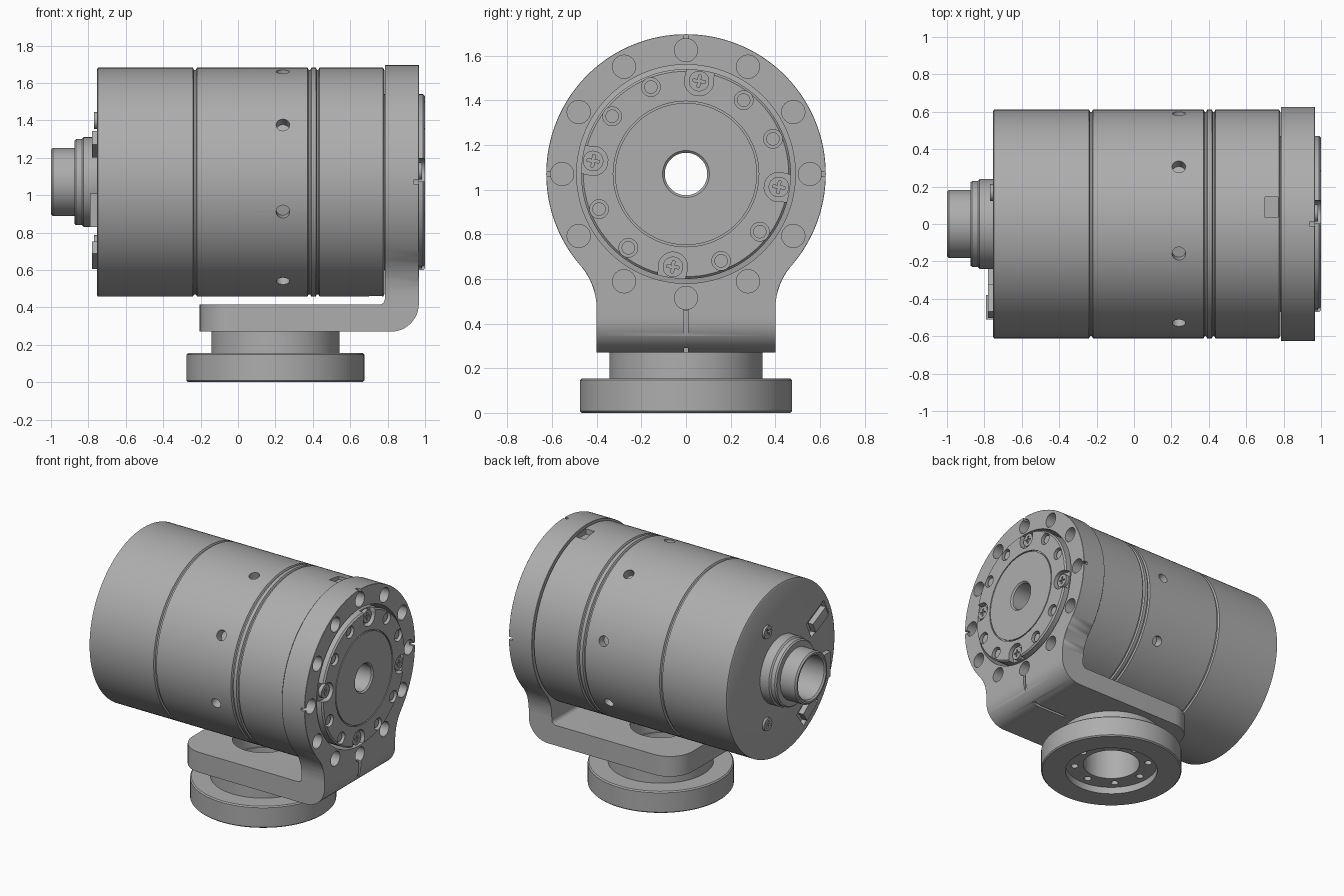
import bpy, bmesh
from math import radians, sin, cos, pi, atan2, sqrt
from mathutils import Matrix, Vector

old = bpy.data.objects.get("Cube")
if old:
    bpy.data.objects.remove(old, do_unlink=True)

AXIS_Z = 1.07      # height of the motor axis
FLANGE_X = 0.2     # centre of the mounting flange

metal = bpy.data.materials.new("grey metal")
metal.use_nodes = True
GREY = (0.42, 0.42, 0.42, 1)
metal.diffuse_color = GREY
metal.node_tree.nodes["Principled BSDF"].inputs["Base Color"].default_value = GREY


def finish(name, bm):
    bmesh.ops.recalc_face_normals(bm, faces=bm.faces)
    mesh = bpy.data.meshes.new(name)
    bm.to_mesh(mesh)
    bm.free()
    mesh.materials.append(metal)
    ob = bpy.data.objects.new(name, mesh)
    bpy.context.collection.objects.link(ob)
    return ob


def activate(ob):
    bpy.ops.object.select_all(action='DESELECT')
    ob.select_set(True)
    bpy.context.view_layer.objects.active = ob


def smooth(ob):
    activate(ob)
    bpy.ops.object.shade_smooth_by_angle(angle=radians(30))


def carve(ob, bm):
    """Subtract the cutter shapes collected in bm."""
    cutter = finish("cutter", bm)
    cutter.hide_render = True
    mod = ob.modifiers.new("cut", 'BOOLEAN')
    mod.operation, mod.solver, mod.use_self = 'DIFFERENCE', 'EXACT', True
    mod.object = cutter
    activate(ob)
    bpy.ops.object.modifier_apply(modifier=mod.name)
    bpy.data.objects.remove(cutter, do_unlink=True)


def lathe(name, profile, matrix, steps=96):
    """Spin a closed (radius, height) profile around local z."""
    bm = bmesh.new()
    verts = [bm.verts.new((r, 0, h)) for r, h in profile]
    edges = [bm.edges.new((v, verts[i - 1])) for i, v in enumerate(verts)]
    bmesh.ops.spin(bm, geom=verts + edges, cent=(0, 0, 0), axis=(0, 0, 1),
                   angle=2 * pi, steps=steps, use_merge=True)
    bmesh.ops.remove_doubles(bm, verts=bm.verts, dist=0.0001)
    bm.transform(matrix)
    return finish(name, bm)


def extrude(points, direction):
    bm = bmesh.new()
    face = bm.faces.new([bm.verts.new(p) for p in points])
    out = bmesh.ops.extrude_face_region(bm, geom=[face], use_keep_orig=True)
    moved = [g for g in out["geom"] if isinstance(g, bmesh.types.BMVert)]
    bmesh.ops.translate(bm, verts=moved, vec=direction)
    return bm


def arc(cx, cy, r, a0, a1, n):
    return [(cx + r * cos(radians(a0 + (a1 - a0) * i / n)),
             cy + r * sin(radians(a0 + (a1 - a0) * i / n))) for i in range(n + 1)]


def polar(x, r, a):
    """Frame on the motor axis: local z points outward at angle a from up."""
    t = radians(a)
    return Matrix.Translation((x, r * sin(t), AXIS_Z + r * cos(t))) @ Matrix.Rotation(-t, 4, 'X')


ALONG_X = Matrix.Rotation(pi / 2, 4, 'Y')
MOTOR = Matrix.Translation((0, 0, AXIS_Z)) @ ALONG_X


def rod(bm, m, r, depth, sides=24):
    bmesh.ops.create_cone(bm, cap_ends=True, segments=sides, radius1=r, radius2=r, depth=depth, matrix=m)


def box(bm, m, size):
    bmesh.ops.create_cube(bm, size=1, matrix=m @ Matrix.Diagonal((*size, 1)))


# Motor body: grooved barrel with stepped cable tube and through bore
R, c = 0.612, 0.012
profile = [(0.095, 0.78), (0.095, -0.7), (0.15, -0.7), (0.15, -0.99), (0.16, -1.0),
           (0.172, -1.0), (0.182, -0.99), (0.182, -0.875), (0.222, -0.875), (0.23, -0.865),
           (0.23, -0.835), (0.24, -0.825), (0.24, -0.755)]
for x0, x1 in [(-0.755, -0.235), (-0.225, 0.378), (0.386, 0.422), (0.43, 0.782)]:
    profile += [(R - c, x0), (R, x0 + c / 2), (R, x1 - c / 2), (R - c, x1)]
body = lathe("motor_body", profile, MOTOR, 128)

cut = bmesh.new()
for k in range(8):                                  # radial screw holes
    rod(cut, polar(0.24, R, 30 + 45 * k), 0.036, 0.12)
for s in (0, 180):                                  # key slots by the bracket
    box(cut, polar(0.735, R, s) @ Matrix.Translation((0, 0.09 if s == 0 else 0, 0)), (0.07, 0.11, 0.08))
box(cut, polar(-0.755, 0.46, -64), (0.07, 0.13, 0.22))    # connector sockets
box(cut, polar(-0.755, 0.49, -143), (0.07, 0.2, 0.13))
carve(body, cut)
smooth(body)

# Connectors on the rear face
bm = bmesh.new()
box(bm, polar(-0.76, 0.46, -64), (0.04, 0.08, 0.16))
box(bm, polar(-0.76, 0.49, -143), (0.04, 0.14, 0.08))
box(bm, Matrix.Translation((-0.77, -0.445, AXIS_Z - 0.15)), (0.04, 0.13, 0.18))
finish("rear_connectors", bm)

# Output hub
hub = lathe("output_hub", [(0.095, 0.77), (0.47, 0.77), (0.47, 0.99), (0.46, 1.0), (0.326, 1.0),
                           (0.326, 0.99), (0.318, 0.99), (0.318, 1.0), (0.105, 1.0), (0.095, 0.99)], MOTOR)
cut = bmesh.new()
for k in range(12):
    a = 8 + 30 * k
    if k % 3:
        rod(cut, polar(1.0, 0.42, a) @ ALONG_X, 0.042, 0.12)
    else:                                           # open screw pockets
        rod(cut, polar(1.0, 0.42, a) @ ALONG_X, 0.066, 0.08)
        box(cut, polar(1.0, 0.47, a), (0.08, 0.125, 0.1))
carve(hub, cut)
smooth(hub)

# Socket rings inside the hub holes
bm = bmesh.new()
for k in range(12):
    if k % 3:
        rod(bm, polar(0.96, 0.42, 8 + 30 * k) @ ALONG_X, 0.03, 0.05)
smooth(finish("hub_hole_pins", bm))

# Cross-head screws on the hub and on the rear face
bm, cut = bmesh.new(), bmesh.new()
spots = [(0.97, 0.42, 8 + 90 * k) for k in range(4)]
spots += [(-0.755, 0.37, a) for a in (27, 153)]
for x, r, a in spots:
    rod(bm, polar(x, r, a) @ ALONG_X, 0.046, 0.03)
    tip = x + (0.015 if x > 0 else -0.015)
    box(cut, polar(tip, r, a), (0.02, 0.012, 0.055))
    box(cut, polar(tip, r, a), (0.02, 0.055, 0.012))
screws = finish("cross_screws", bm)
carve(screws, cut)
smooth(screws)

# Bracket plate: ring blended into a narrower foot by concave fillets
RP, RF, HALF, X0, X1, FOOT = 0.626, 0.3, 0.4, 0.785, 0.967, 0.46
drop = sqrt((RP + RF) ** 2 - (HALF + RF) ** 2)
lean = -atan2(drop, HALF + RF) * 180 / pi
right = arc(HALF + RF, AXIS_Z - drop, RF, 180, 180 + lean, 10)
outline = right + arc(0, AXIS_Z, RP, lean, 180 - lean, 96) + [(-y, z) for y, z in reversed(right)]
outline = [(HALF, FOOT)] + outline + [(-HALF, FOOT)]
plate = finish("bracket_plate", extrude([(X0, y, z) for y, z in outline], Vector((X1 - X0, 0, 0))))
# soften the rim but leave the foot joint square
weld = plate.modifiers.new("rim", 'BEVEL')
weld.width, weld.segments, weld.limit_method = 0.012, 1, 'WEIGHT'
weight = plate.data.attributes.new("bevel_weight_edge", 'FLOAT', 'EDGE')
for e in plate.data.edges:
    p, q = (plate.data.vertices[i].co for i in e.vertices)
    if abs(p.x - q.x) < 0.001 and min(p.z, q.z) > FOOT + 0.05:
        weight.data[e.index].value = 1
activate(plate)
bpy.ops.object.modifier_apply(modifier="rim")

cut = bmesh.new()
rod(cut, polar((X0 + X1) / 2, 0, 0) @ ALONG_X, 0.49, 0.5, 96)
for k in range(12):                                 # bolt circle
    rod(cut, polar(X1, 0.555, 30 * k) @ ALONG_X, 0.052, 0.3)
for k in range(4):                                  # alignment notches
    box(cut, polar(X1, 0.6, 90 * k), (0.06, 0.02, 0.16))
carve(plate, cut)
smooth(plate)

# Bracket arm: bent strip running under the motor
side = [(-0.205, 0.27)] + arc(X1 - 0.15, 0.42, 0.15, -90, 0, 12) + [(X1, FOOT), (X0, FOOT)]
side += arc(X0 - 0.03, 0.445, 0.03, 0, -90, 5) + [(-0.205, 0.415)]
bm = extrude([(x, -HALF, z) for x, z in side], Vector((0, 2 * HALF, 0)))
corners = [e for e in bm.edges if all(v.co.x < -0.2 for v in e.verts)
           and abs(e.verts[0].co.z - e.verts[1].co.z) > 0.1]
bmesh.ops.bevel(bm, geom=corners, offset=0.18, segments=10, profile=0.5, affect='EDGES')
arm = finish("bracket_arm", bm)
cut = bmesh.new()
rod(cut, Matrix.Translation((FLANGE_X, 0, 0.35)), 0.2, 0.4, 64)
box(cut, Matrix.Translation((X1, 0, 0.42)), (0.04, 0.02, 0.18))
box(cut, Matrix.Translation((0.76, 0, 0.27)), (0.3, 0.02, 0.04))
carve(arm, cut)
smooth(arm)

# Mounting flange with recessed bolt ring underneath
flange = lathe("mounting_flange", [(0.19, 0.27), (0.19, 0.05), (0.31, 0.05), (0.31, 0), (0.467, 0),
                                   (0.475, 0.008), (0.475, 0.147), (0.467, 0.155), (0.343, 0.155),
                                   (0.343, 0.27)], Matrix.Translation((FLANGE_X, 0, 0)))
cut = bmesh.new()
for k in range(8):
    t = pi / 4 * k
    rod(cut, Matrix.Translation((FLANGE_X + 0.25 * cos(t), 0.25 * sin(t), 0.05)), 0.025, 0.1, 16)
carve(flange, cut)
smooth(flange)
